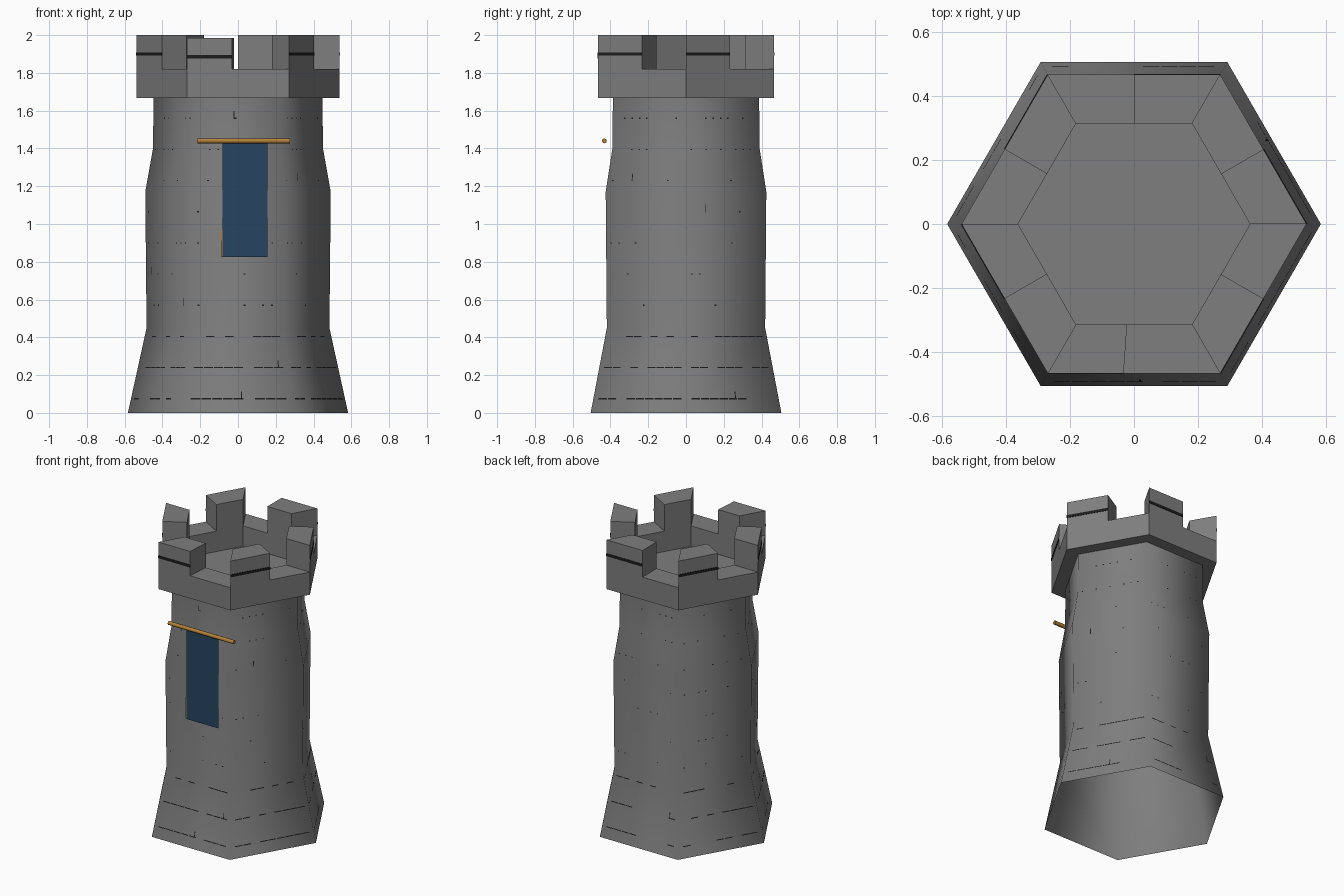
import bpy, bmesh, math, random
from mathutils import Vector

if "Cube" in bpy.data.objects:
    bpy.data.objects.remove(bpy.data.objects["Cube"], do_unlink=True)
random.seed(4)


def material(name, rgb):
    m = bpy.data.materials.new(name)
    m.use_nodes = True
    m.diffuse_color = (*rgb, 1)
    bsdf = m.node_tree.nodes["Principled BSDF"]
    bsdf.inputs["Base Color"].default_value = (*rgb, 1)
    bsdf.inputs["Roughness"].default_value = 0.9
    return m


stone = material("grey stone", (0.21, 0.21, 0.21))
mortar = material("dark mortar", (0.012, 0.012, 0.012))
cloth = material("blue cloth", (0.019, 0.06, 0.12))
gold = material("gold", (0.45, 0.22, 0.04))


def finish(name, bm, mat, smooth=False):
    mesh = bpy.data.meshes.new(name)
    bm.to_mesh(mesh)
    bm.free()
    mesh.materials.append(mat)
    for p in mesh.polygons:
        p.use_smooth = smooth
    obj = bpy.data.objects.new(name, mesh)
    bpy.context.collection.objects.link(obj)
    return obj


def corner(k, r, z=0):
    a = math.radians(60 * k)
    return Vector((r * math.cos(a), r * math.sin(a), z))


def on_side(k, t, r, z):
    """Point a fraction t along hexagon side k."""
    return corner(k, r, z).lerp(corner(k + 1, r, z), t)


def prism(bm, base, top):
    """Closed prism from a counter-clockwise base outline up to height top."""
    low = [bm.verts.new(p) for p in base]
    high = [bm.verts.new((p.x, p.y, top)) for p in base]
    bm.faces.new(low[::-1])
    bm.faces.new(high)
    n = len(low)
    for i in range(n):
        j = (i + 1) % n
        bm.faces.new((low[i], low[j], high[j], high[i]))


# Tower shaft: hollow, open underneath
profile = [(0, 0.583), (0.45, 0.484), (1.17, 0.491), (1.4, 0.45), (1.67, 0.447)]
bm = bmesh.new()
rings = [[bm.verts.new(corner(k, r, z)) for k in range(6)] for z, r in profile]
for a, b in zip(rings, rings[1:]):
    for k in range(6):
        j = (k + 1) % 6
        bm.faces.new((a[k], a[j], b[j], b[k]))
finish("tower_shaft", bm, stone, True)


def shaft_radius(z):
    for (z0, r0), (z1, r1) in zip(profile, profile[1:]):
        if z <= z1:
            return r0 + (r1 - r0) * (z - z0) / (z1 - z0)
    return profile[-1][1]


# Crown: each side is half merlon, half low parapet
CROWN, LOW, HIGH, OUT, IN = 1.667, 1.82, 2.0, 0.538, 0.362
FRONT = 4
bm = bmesh.new()
for k in range(6):
    split = 0.44 if k == FRONT else 0.5
    top = 1.985 if k == FRONT else HIGH
    for t0, t1, h in ((0, split, top), (split, 1, LOW)):
        outline = [on_side(k, t0, OUT, CROWN), on_side(k, t1, OUT, CROWN),
                   on_side(k, t1, IN, CROWN), on_side(k, t0, IN, CROWN)]
        prism(bm, outline, h)
finish("battlements", bm, stone)

# Roof floor inside the battlements
bm = bmesh.new()
prism(bm, [corner(k, IN, CROWN) for k in range(6)], CROWN + 0.015)
finish("roof_floor", bm, stone)

# Dark course across each merlon
bm = bmesh.new()
for k in range(6):
    t, z = (0.44, 1.877) if k == FRONT else (0.5, 1.891)
    r = OUT + 0.003
    prism(bm, [on_side(k, 0, r, z), on_side(k, t, r, z),
               on_side(k, t, OUT - 0.004, z), on_side(k, 0, OUT - 0.004, z)], z + 0.018)
finish("merlon_courses", bm, mortar)

# Mortar joints: broken courses, strongest near the foot
bm = bmesh.new()


def joint(k, t0, t1, z0, z1):
    r0, r1 = shaft_radius(z0) + 0.002, shaft_radius(z1) + 0.002
    pts = [on_side(k, t0, r0, z0), on_side(k, t1, r0, z0),
           on_side(k, t1, r1, z1), on_side(k, t0, r1, z1)]
    bm.faces.new([bm.verts.new(p) for p in pts])


for row in range(10):
    z = 0.072 + 0.165 * row
    length = 0.09 if row < 3 else 0.02
    chance = 0.65 if row < 3 else 0.3
    for k in range(6):
        for i in range(9):
            if random.random() < chance:
                t = 0.06 + 0.1 * i
                joint(k, t, t + length, z, z + 0.006)
        if random.random() < 0.3:
            t = random.uniform(0.1, 0.9)
            joint(k, t, t + 0.01, z, z + 0.04)
finish("mortar_joints", bm, mortar)


# Hanging banner with a gold backing that shows at one edge
def sheet(name, x0, x1, z0, z1, y, mat):
    bm = bmesh.new()
    pts = [(x0, y, z0), (x1, y, z0), (x1, y, z1), (x0, y, z1)]
    bm.faces.new([bm.verts.new(p) for p in pts])
    finish(name, bm, mat)


sheet("banner", -0.083, 0.155, 0.825, 1.435, -0.432, cloth)
sheet("banner_trim", -0.09, -0.08, 0.825, 0.97, -0.431, gold)

# Banner rod
bpy.ops.mesh.primitive_cylinder_add(vertices=8, radius=0.013, depth=0.49,
                                    location=(0.03, -0.432, 1.44),
                                    rotation=(0, math.pi / 2, 0))
rod = bpy.context.object
rod.name = "banner_rod"
rod.data.materials.append(gold)
bpy.ops.object.shade_smooth_by_angle(angle=math.radians(50))
